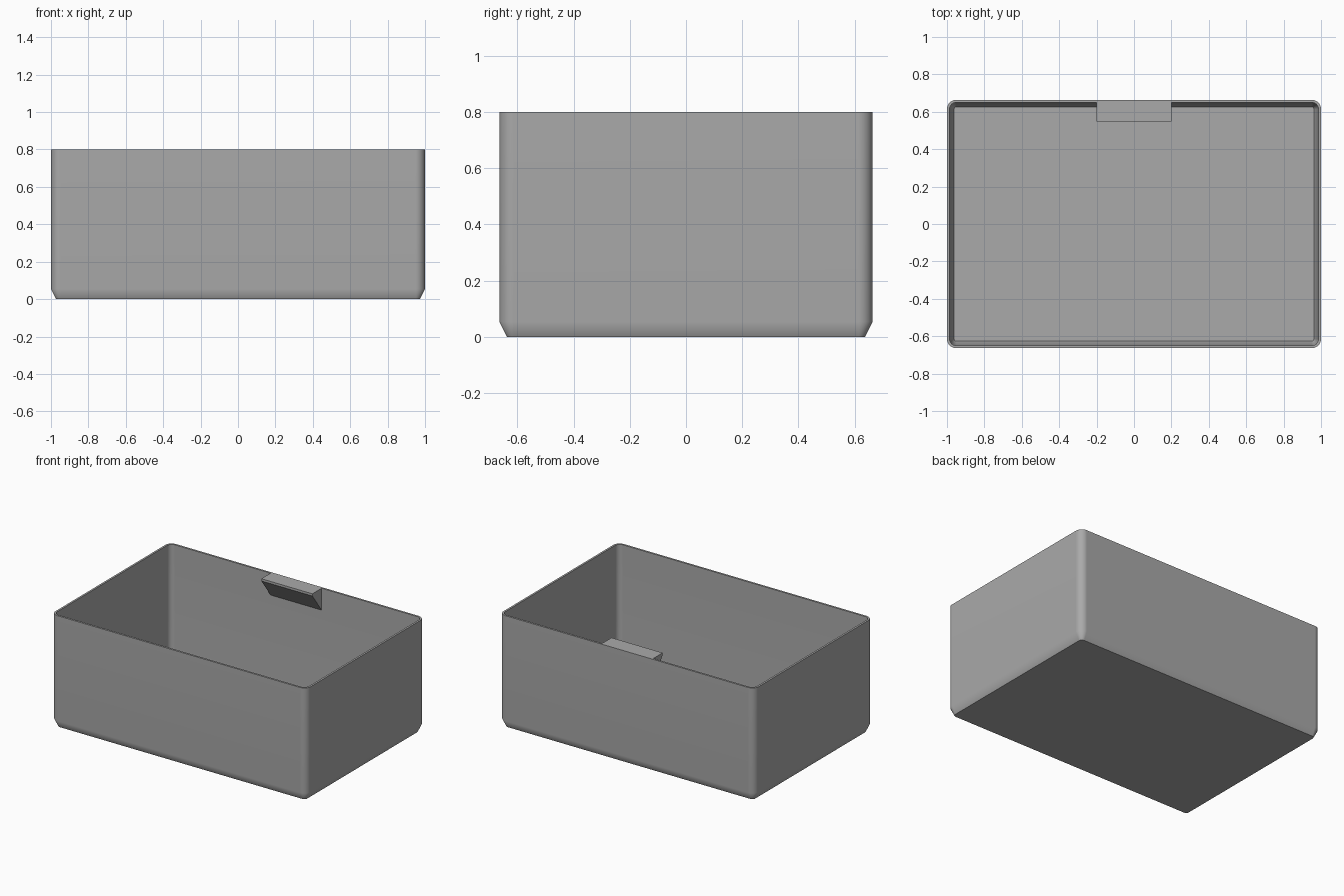
import bpy, bmesh, math
from math import pi, cos, sin

default_cube = bpy.data.objects.get("Cube")
if default_cube:
    bpy.data.objects.remove(default_cube, do_unlink=True)

HALF_X, HALF_Y, HEIGHT = 1.0, 0.664, 0.8
RADIUS = 0.05        # vertical corner radius
WALL = 0.014         # wall and floor thickness
FOOT_IN, FOOT_UP = 0.027, 0.054   # bottom chamfer
ARC_STEPS = 8

grey = bpy.data.materials.new("plain grey")
grey.use_nodes = True
colour = (0.4, 0.4, 0.4, 1)
grey.diffuse_color = colour
grey.node_tree.nodes["Principled BSDF"].inputs["Base Color"].default_value = colour


def finish(name, bm):
    bmesh.ops.recalc_face_normals(bm, faces=bm.faces)
    mesh = bpy.data.meshes.new(name)
    bm.to_mesh(mesh)
    bm.free()
    mesh.materials.append(grey)
    obj = bpy.data.objects.new(name, mesh)
    bpy.context.collection.objects.link(obj)
    return obj


def rounded_ring(bm, inset, z):
    """Rounded rectangle of vertices, inset from the outer wall."""
    r = RADIUS - inset
    ring = []
    for i, (sx, sy) in enumerate([(1, 1), (-1, 1), (-1, -1), (1, -1)]):
        for step in range(ARC_STEPS + 1):
            a = (i + step / ARC_STEPS) * pi / 2
            ring.append(bm.verts.new((sx * (HALF_X - RADIUS) + r * cos(a),
                                      sy * (HALF_Y - RADIUS) + r * sin(a), z)))
    return ring


# Open bin: rings from the underside, over the rim, down to the inner floor
bm = bmesh.new()
levels = [(FOOT_IN, 0), (0, FOOT_UP), (0, HEIGHT),
          (WALL, HEIGHT), (WALL, FOOT_UP + WALL), (WALL + FOOT_IN - 0.003, WALL)]
rings = [rounded_ring(bm, *level) for level in levels]
for low, high in zip(rings, rings[1:]):
    n = len(low)
    for i in range(n):
        j = (i + 1) % n
        bm.faces.new((low[i], low[j], high[j], high[i]))
bm.faces.new(rings[0])
bm.faces.new(rings[-1])
bin_body = finish("bin_body", bm)

# Smooth corners, with weighted normals to keep the broad walls flat
bpy.ops.object.select_all(action='DESELECT')
bin_body.select_set(True)
bpy.context.view_layer.objects.active = bin_body
bpy.ops.object.shade_smooth_by_angle(angle=math.radians(35))
weighted = bin_body.modifiers.new("flat walls", 'WEIGHTED_NORMAL')
weighted.keep_sharp = True

# Label ledge: wedge-shaped bracket extruded along the back wall
bm = bmesh.new()
back, front = HALF_Y - WALL / 2, 0.547
profile = [(back, HEIGHT), (front, HEIGHT), (front, HEIGHT - 0.016),
           (HALF_Y - WALL, HEIGHT - 0.155), (back, HEIGHT - 0.155)]
side = bm.faces.new([bm.verts.new((-0.2, y, z)) for y, z in profile])
extruded = bmesh.ops.extrude_face_region(bm, geom=[side])["geom"]
bmesh.ops.translate(bm, vec=(0.4, 0, 0),
                    verts=[v for v in extruded if isinstance(v, bmesh.types.BMVert)])
finish("label_ledge", bm)
